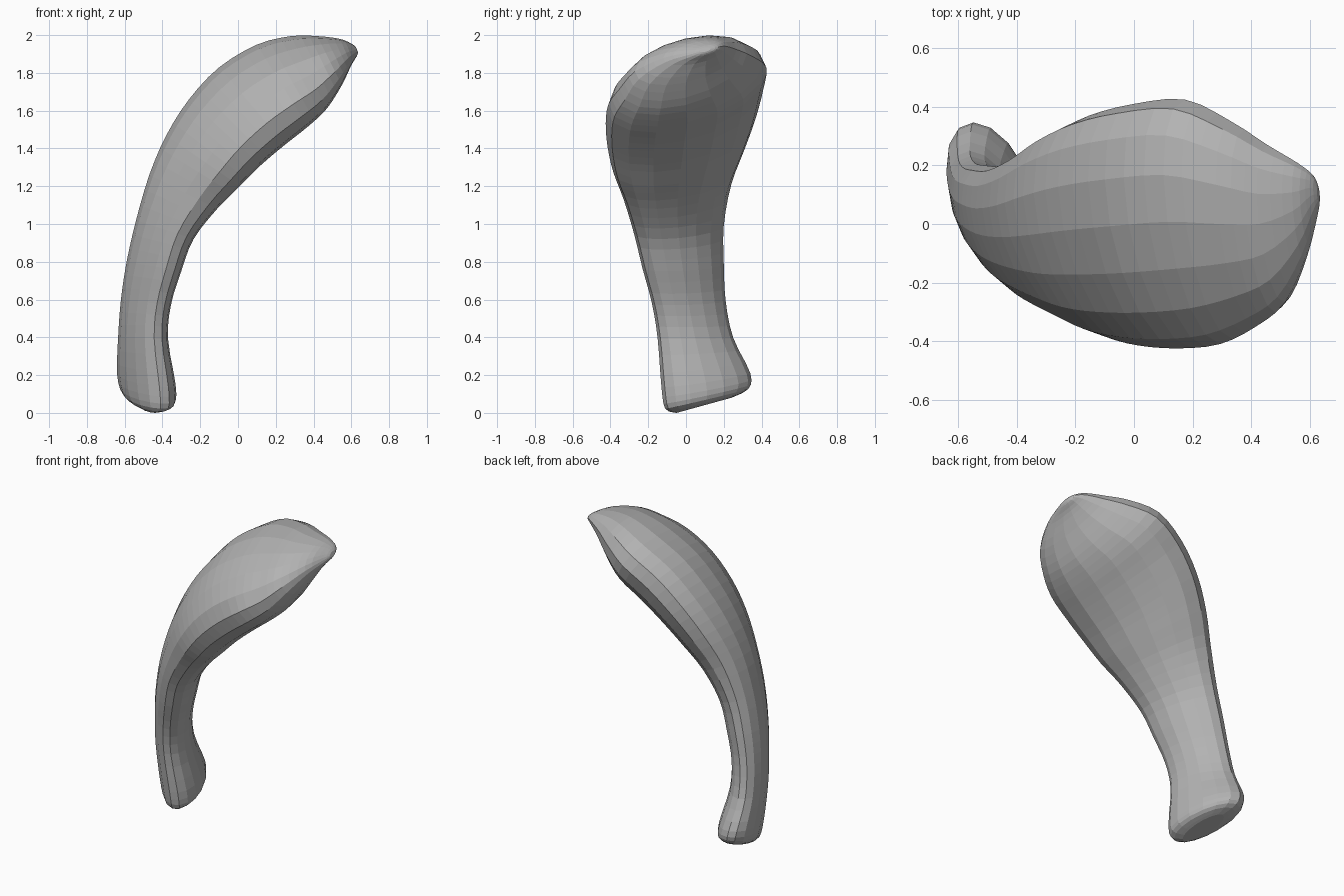
import bpy
import bmesh
import math
from mathutils import Vector

cube = bpy.data.objects.get("Cube")
if cube:
    bpy.data.objects.remove(cube, do_unlink=True)

SIDES = 16      # facets around the body
STEPS = 3       # rings between two stations
ROLL = 0.46     # turn of the oval cross-section about its path

# Stations from foot to tip:
# outer x, outer z, inner x, inner z, front y, back y, lift of the back edge
STATIONS = [
    (-.54, .04, -.40, .04, -.05, .24, .04),
    (-.61, .08, -.335, .07, -.11, .33, .05),
    (-.64, .19, -.33, .16, -.13, .34, .03),
    (-.635, .4, -.37, .39, -.15, .25, 0),
    (-.62, .6, -.355, .57, -.18, .21, 0),
    (-.59, .8, -.30, .75, -.23, .20, 0),
    (-.54, 1.02, -.235, .92, -.275, .20, 0),
    (-.47, 1.26, -.11, 1.08, -.33, .24, 0),
    (-.38, 1.47, .01, 1.2, -.385, .31, 0),
    (-.26, 1.66, .12, 1.31, -.415, .37, 0),
    (-.10, 1.83, .25, 1.42, -.425, .41, 0),
    (.10, 1.95, .37, 1.515, -.41, .425, 0),
    (.28, 1.995, .47, 1.61, -.35, .35, 0),
    (.42, 1.995, .55, 1.735, -.27, .27, 0),
    (.54, 1.98, .60, 1.84, -.12, .21, 0),
    (.60, 1.955, .63, 1.89, .02, .17, 0),
    (.625, 1.935, .635, 1.91, .07, .13, 0),
]


def blend(a, b, c, d, t):
    """Smooth curve through b and c."""
    return b + t * (c - a + t * (2*a - 5*b + 4*c - d + t * (3*(b - c) + d - a))) / 2


def smooth_stations(rows):
    """Fill in rows between the stations."""
    last = len(rows) - 1
    result = []
    for i in range(last):
        near = [rows[max(0, min(last, i + k))] for k in (-1, 0, 1, 2)]
        for s in range(STEPS):
            result.append([blend(*values, s / STEPS) for values in zip(*near)])
    result.append(rows[-1])
    return result


def ring_points(row):
    """Rolled oval cross-section that fills the given extents."""
    ox, oz, ix, iz, front, back, lift = row
    centre = Vector((ox + ix, front + back, oz + iz)) / 2
    across = Vector((0, (back - front) / 2, lift))
    depth = Vector((ox - ix, 0, oz - iz)) / 2
    for k in range(SIDES):
        angle = math.tau * k / SIDES
        yield centre + across * math.cos(angle) + depth * math.sin(angle + ROLL)


# Grey surface
grey = bpy.data.materials.new("plain_grey")
grey.use_nodes = True
colour = (0.45, 0.45, 0.45, 1)
grey.diffuse_color = colour
grey.node_tree.nodes["Principled BSDF"].inputs["Base Color"].default_value = colour

# Curved paddle body, lofted and capped at both ends
bm = bmesh.new()
rings = [[bm.verts.new(p) for p in ring_points(row)]
         for row in smooth_stations(STATIONS)]
for low, high in zip(rings, rings[1:]):
    for k in range(SIDES):
        n = (k + 1) % SIDES
        bm.faces.new((low[k], low[n], high[n], high[k]))
bm.faces.new(list(reversed(rings[0])))
bm.faces.new(rings[-1])
bmesh.ops.recalc_face_normals(bm, faces=bm.faces[:])

mesh = bpy.data.meshes.new("curved_paddle")
bm.to_mesh(mesh)
bm.free()
mesh.materials.append(grey)
paddle = bpy.data.objects.new("curved_paddle", mesh)
bpy.context.collection.objects.link(paddle)
